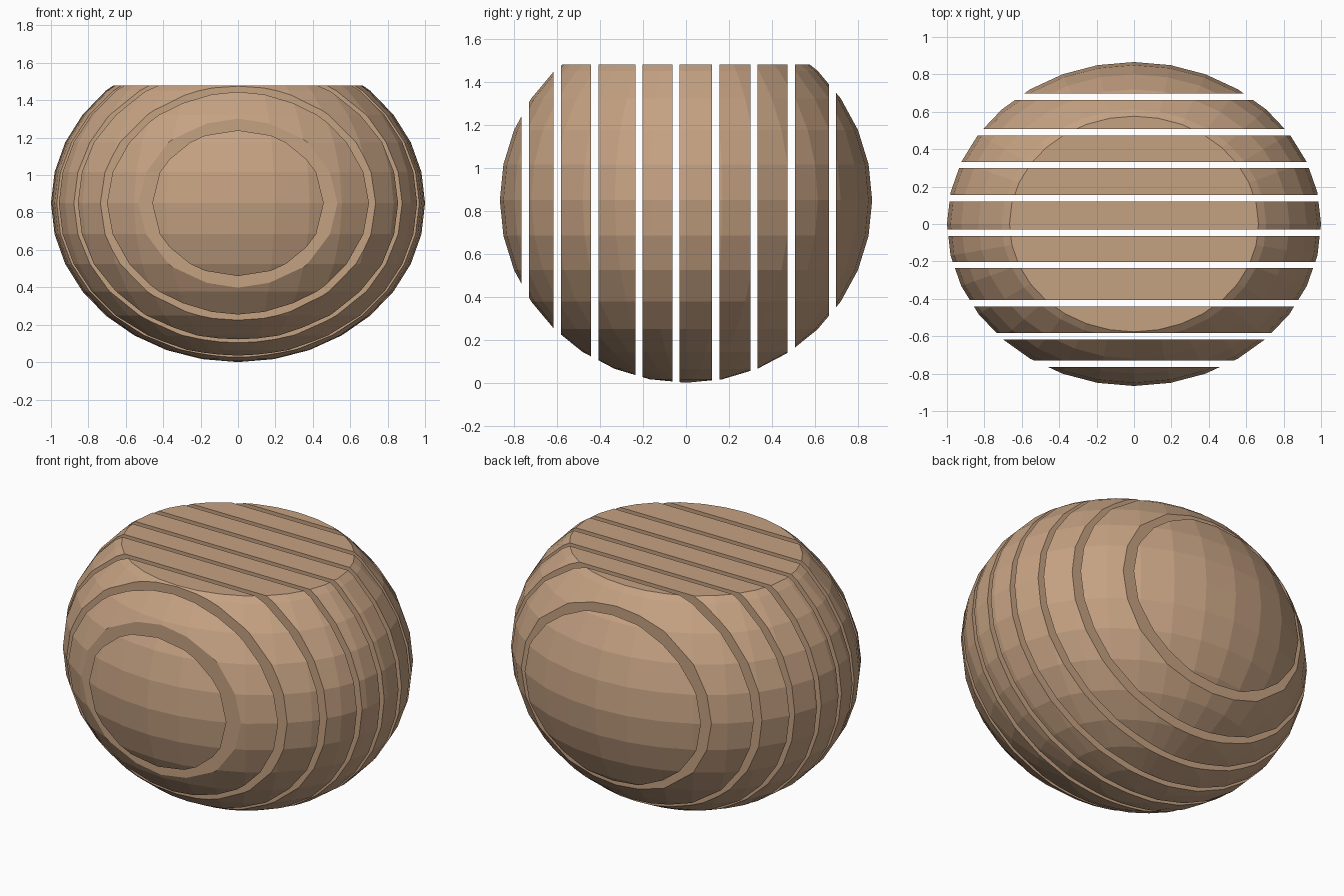
import bpy, bmesh
from mathutils import Matrix, Vector

if "Cube" in bpy.data.objects:
    bpy.data.objects.remove(bpy.data.objects["Cube"])

RX, RY, RZ, TOP = 1.0, 0.866, 0.85, 1.48

tan = bpy.data.materials.new("tan")
tan.diffuse_color = (0.56, 0.36, 0.225, 1)
tan.use_nodes = True
tan.node_tree.nodes["Principled BSDF"].inputs["Base Color"].default_value = tan.diffuse_color

# gaps between the slices, along y
gaps = [(-.765, -.731), (-.617, -.582), (-.441, -.406), (-.235, -.202), (-.063, -.030),
        (.120, .155), (.299, .332), (.472, .507), (.664, .697)]
starts = [None] + [g[1] for g in gaps]
ends = [g[0] for g in gaps] + [None]


def cut(bm, point, normal):
    """Remove everything on the normal side and cap the hole."""
    r = bmesh.ops.bisect_plane(bm, geom=bm.verts[:] + bm.edges[:] + bm.faces[:], dist=1e-5,
                               plane_co=Vector(point), plane_no=Vector(normal), clear_outer=True)
    edges = [e for e in bm.edges if e.is_boundary]
    if edges:
        bmesh.ops.contextual_create(bm, geom=edges)


# each slice is a piece of a flat-topped ellipsoid
for i, (a, b) in enumerate(zip(starts, ends)):
    bm = bmesh.new()
    bmesh.ops.create_uvsphere(bm, u_segments=32, v_segments=16, radius=1,
                              matrix=Matrix.Translation((0, 0, RZ)) @ Matrix.Diagonal((RX, RY, RZ, 1)))
    cut(bm, (0, 0, TOP), (0, 0, 1))
    if a is not None:
        cut(bm, (0, a, 0), (0, -1, 0))
    if b is not None:
        cut(bm, (0, b, 0), (0, 1, 0))
    bmesh.ops.recalc_face_normals(bm, faces=bm.faces[:])
    me = bpy.data.meshes.new(f"slice_{i + 1}")
    bm.to_mesh(me)
    bm.free()
    me.materials.append(tan)
    bpy.context.collection.objects.link(bpy.data.objects.new(f"slice_{i + 1}", me))
